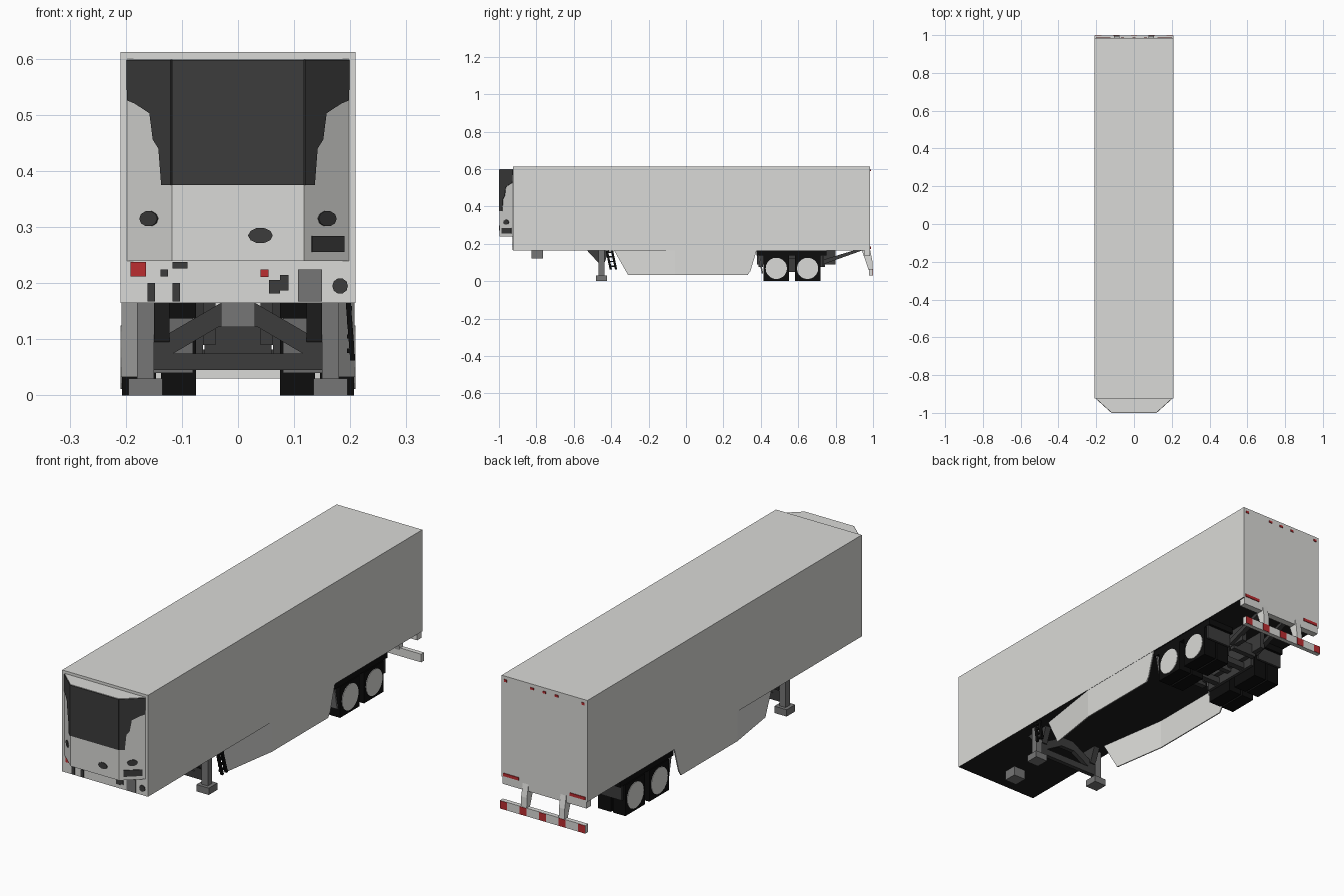
import bpy, bmesh, math
from mathutils import Vector

if "Cube" in bpy.data.objects:
    bpy.data.objects.remove(bpy.data.objects["Cube"])


def mat(name, r, g, b):
    m = bpy.data.materials.new(name)
    m.diffuse_color = (r, g, b, 1)
    m.use_nodes = True
    m.node_tree.nodes["Principled BSDF"].inputs["Base Color"].default_value = m.diffuse_color
    return m


WHITE = mat("panel white", .70, .70, .68)
UNDER = mat("underside black", .013, .013, .013)
DARK = mat("dark grey", .045, .045, .045)
MID = mat("steel grey", .18, .18, .18)
TYRE = mat("tyre black", .004, .004, .004)
RED = mat("reflector red", .50, .026, .03)


def prism(name, pts, offset, *mats):
    """Extrude a planar 3D outline along an offset vector."""
    bm = bmesh.new()
    f = bm.faces.new([bm.verts.new(p) for p in pts])
    ext = bmesh.ops.extrude_face_region(bm, geom=[f], use_keep_orig=True)
    bmesh.ops.translate(bm, vec=Vector(offset),
                        verts=[v for v in ext["geom"] if isinstance(v, bmesh.types.BMVert)])
    bmesh.ops.recalc_face_normals(bm, faces=bm.faces)
    me = bpy.data.meshes.new(name)
    bm.to_mesh(me)
    bm.free()
    ob = bpy.data.objects.new(name, me)
    bpy.context.collection.objects.link(ob)
    for m in mats:
        me.materials.append(m)
    return ob


def box(name, x0, x1, y0, y1, z0, z1, *mats):
    return prism(name, [(x0, y0, z0), (x1, y0, z0), (x1, y1, z0), (x0, y1, z0)],
                 (0, 0, z1 - z0), *mats)


def sides(name, x0, x1, *rest):
    """Mirrored pair of boxes."""
    for s in (-1, 1):
        box(name, s * x0, s * x1, *rest)


def side_profile(name, x0, x1, yz, m):
    """Mirrored pair of plates cut from a side outline."""
    for s in (-1, 1):
        prism(name, [(s * x0, y, z) for y, z in yz], (s * (x1 - x0), 0, 0), m)


# cargo body, black floor underneath
body = box("cargo_body", -.209, .209, -.925, .985, .165, .612, WHITE, UNDER)
for p in body.data.polygons:
    p.material_index = 1 if p.normal.z < -.5 else 0
box("rear_sill", -.205, .205, .955, .985, .135, .165, WHITE)

# cooling unit on the front wall, with chamfered corners
FX, BX, FY, BY = .118, .198, -.997, -.925
prism("cooling_unit", [(-BX, BY, .24), (-FX, FY, .24), (FX, FY, .24), (BX, BY, .24)],
      (0, 0, .36), WHITE)


def front_plate(name, xz, m, wall=False):
    """Thin plate laid on the front wall or on a facet of the cooling unit."""
    cx = sum(p[0] for p in xz) / len(xz)
    slope = (BY - FY) / (BX - FX)
    if wall:
        pts, n = [(x, BY, z) for x, z in xz], Vector((0, -1, 0))
    elif abs(cx) < FX:
        pts, n = [(x, FY, z) for x, z in xz], Vector((0, -1, 0))
    else:
        pts = [(x, FY + slope * (abs(x) - FX), z) for x, z in xz]
        n = Vector((math.copysign(slope, cx), -1, 0)).normalized()
    prism(name, pts, n * .003, m)


def rect(x0, x1, z0, z1):
    return [(x0, z0), (x1, z0), (x1, z1), (x0, z1)]


def oval(x, z, rx, rz):
    return [(x + rx * math.cos(a * math.pi / 5), z + rz * math.sin(a * math.pi / 5))
            for a in range(10)]


front_plate("unit_grille", rect(-FX, FX, .375, .598), DARK)
for s in (-1, 1):
    front_plate("unit_corner_grille", [(s * x, z) for x, z in (
        (.118, .598), (.197, .598), (.196, .526), (.182, .52), (.156, .503),
        (.15, .456), (.14, .44), (.135, .375), (.118, .375))], DARK)
    front_plate("unit_latch", oval(s * .158, .315, .016, .014), DARK)
front_plate("unit_badge_plate", oval(.04, .285, .022, .014), DARK)
front_plate("unit_control_panel", rect(.131, .188, .256, .284), DARK)

# fittings on the lower front wall
for r in ((-.161, -.148, .167, .2), (-.117, -.103, .167, .2), (-.117, -.09, .226, .238),
          (-.138, -.125, .212, .224), (.055, .075, .182, .206), (.075, .09, .187, .215)):
    front_plate("wall_fitting", rect(*r), DARK, True)
front_plate("wall_cap", oval(.182, .195, .014, .014), DARK, True)
front_plate("wall_connector_panel", rect(.107, .15, .167, .224), MID, True)
front_plate("wall_reflector", rect(-.192, -.164, .212, .238), RED, True)
front_plate("wall_reflector", rect(.04, .054, .211, .224), RED, True)

# side skirts: flush rear panel and front panel angled inwards
side_profile("side_skirt", .203, .208,
             [(-.06, .166), (-.06, .033), (.33, .033), (.345, .055), (.378, .166)], WHITE)
for s in (-1, 1):
    prism("skirt_front_panel", [(s * .208, -.06, .166), (s * .208, -.06, .033),
                                (s * .17, -.31, .033), (s * .1586, -.385, .166)],
          (s * -.005, 0, 0), WHITE)

# coupling block and landing gear
box("coupling_block", -.03, .03, -.825, -.765, .122, .165, MID)
sides("landing_foot", .135, .195, -.482, -.422, 0, .03, MID)
sides("landing_leg", .15, .18, -.467, -.437, .03, .165, MID)
side_profile("landing_gusset", .122, .15,
             [(-.53, .165), (-.465, .095), (-.437, .095), (-.41, .165)], DARK)
box("landing_cross_beam", -.15, .15, -.462, -.442, .045, .075, DARK)
for s in (-1, 1):
    prism("landing_diagonal", [(s * x, -.462, z) for x, z in
                               ((.15, .07), (.15, .095), (.03, .165), (0, .165),
                                (0, .122), (.035, .122), (.115, .075))],
          (0, .02, 0), DARK)

# slanted ladder on the right side
for y in (-.43, -.402):
    prism("ladder_rail", [(.192, y, .165), (.192, y + .012, .165),
                          (.2, y + .034, .062), (.2, y + .022, .062)], (.009, 0, 0), TYRE)
for z in (.08, .105, .13, .155):
    y = -.43 + (.165 - z) * .21
    box("ladder_rung", .194, .203, y, y + .04, z - .004, z + .004, TYRE)

# wheels: dual square-cut tyres with round hubs
for wy in (.483, .650):
    sides("outer_tyre", .146, .207, wy - .068, wy + .068, 0, .136, TYRE)
    sides("inner_tyre", .075, .137, wy - .068, wy + .068, 0, .136, TYRE)
    side_profile("wheel_hub", .207, .2095,
                 [(wy + .057 * math.cos(a * math.pi / 10), .068 + .057 * math.sin(a * math.pi / 10))
                  for a in range(20)], WHITE)
    box("axle", -.15, .15, wy - .014, wy + .014, .054, .082, DARK)

# running gear frame, wheel arches and mud flaps
sides("frame_rail", .04, .062, .38, .80, .09, .165, DARK)
sides("wheel_arch", .075, .204, .378, .75, .137, .165, TYRE)
sides("suspension_beam", .062, .075, .42, .71, .05, .12, DARK)
for y in (.40, .565, .73):
    box("cross_member", -.06, .06, y - .012, y + .012, .075, .13, DARK)
sides("mud_flap", .08, .203, .728, .738, .075, .165, DARK)
side_profile("front_mud_flap", .08, .2,
             [(.385, .14), (.393, .14), (.413, .04), (.405, .04)], MID)
side_profile("rear_brace", .055, .078,
             [(.735, .09), (.735, .115), (.90, .165), (.945, .165)], DARK)

# rear underride guard with red stripes
side_profile("guard_upright", .078, .106,
             [(.94, .165), (.985, .165), (.996, .11), (.998, .05), (.98, .05)], WHITE)
box("guard_bar", -.208, .208, .978, .998, .03, .066, WHITE)
for i in range(5):
    x = -.19 + i * .095
    box("guard_stripe", x - .017, x + .017, .998, 1.0, .031, .065, RED)

# rear marker lamps
sides("tail_lamp", .125, .2, .985, .988, .171, .184, RED)
sides("top_corner_lamp", .182, .196, .985, .988, .588, .598, RED)
for x in (-.06, 0, .06):
    box("top_centre_lamp", x - .008, x + .008, .985, .988, .588, .597, RED)
